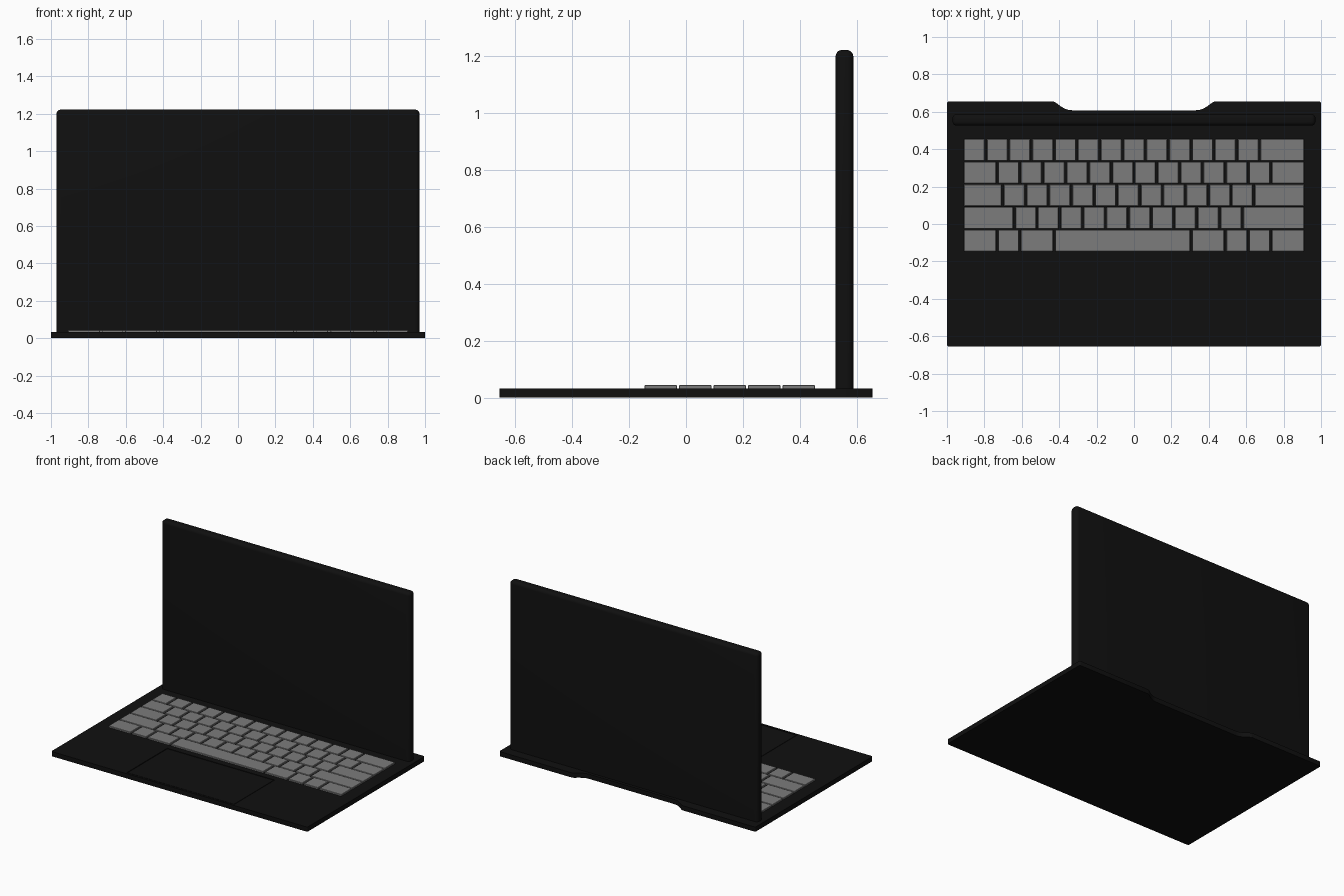
import bpy, bmesh, math

if "Cube" in bpy.data.objects:
    bpy.data.objects.remove(bpy.data.objects["Cube"])

def material(name, v):
    m = bpy.data.materials.new(name)
    m.diffuse_color = (v, v, v, 1)
    m.use_nodes = True
    m.node_tree.nodes["Principled BSDF"].inputs["Base Color"].default_value = m.diffuse_color
    return m

black = material("black", 0.005)
grey = material("key_grey", 0.2)

def finish(name, bm, mat):
    bmesh.ops.recalc_face_normals(bm, faces=bm.faces)
    me = bpy.data.meshes.new(name)
    bm.to_mesh(me)
    bm.free()
    ob = bpy.data.objects.new(name, me)
    bpy.context.collection.objects.link(ob)
    me.materials.append(mat)
    return ob

def add_box(bm, x0, x1, y0, y1, z0, z1):
    v = bmesh.ops.create_cube(bm, size=1)["verts"]
    for p in v:
        p.co = ((x0 + x1) / 2 + p.co.x * (x1 - x0),
                (y0 + y1) / 2 + p.co.y * (y1 - y0),
                (z0 + z1) / 2 + p.co.z * (z1 - z0))

def bevel(ob, width, segments):
    b = ob.modifiers.new("bevel", 'BEVEL')
    b.width, b.segments, b.limit_method = width, segments, 'ANGLE'
    b.angle_limit = math.radians(40)

def smooth(ob):
    bpy.ops.object.select_all(action='DESELECT')
    ob.select_set(True)
    bpy.context.view_layer.objects.active = ob
    bpy.ops.object.shade_smooth_by_angle(angle=math.radians(35))

# Base outline with rounded corners and an S-curved notch at the back
H, D, TOP = 1.0, 0.655, 0.033
half = []
r = 0.012
for cy, start in ((-D + r, -90), (D - r, 0)):
    for i in range(5):
        a = math.radians(start + 90 * i / 4)
        half.append((H - r + r * math.cos(a), cy + r * math.sin(a)))
for i in range(13):
    a = math.pi * i / 12
    t = i / 12
    half.append((0.43 - 0.10 * t ** 1.5, D - 0.047 * (1 - math.cos(a)) / 2))
outline = half + [(-x, y) for x, y in reversed(half)]
bm = bmesh.new()
f = bm.faces.new([bm.verts.new((x, y, 0)) for x, y in outline])
ext = bmesh.ops.extrude_face_region(bm, geom=[f])["geom"]
for v in ext:
    if isinstance(v, bmesh.types.BMVert):
        v.co.z = TOP
base = finish("base", bm, black)

# Touchpad recess cut into the deck, then filled by the pad itself
bm = bmesh.new()
add_box(bm, -0.42, 0.42, -0.642, -0.19, TOP - 0.008, TOP + 0.05)
cutter = finish("touchpad_cutter", bm, black)
cutter.hide_render = True
cutter.hide_viewport = True
cut = base.modifiers.new("recess", 'BOOLEAN')
cut.operation, cut.object, cut.solver = 'DIFFERENCE', cutter, 'EXACT'
smooth(base)

bm = bmesh.new()
add_box(bm, -0.415, 0.415, -0.637, -0.195, TOP - 0.01, TOP - 0.001)
touchpad = finish("touchpad", bm, black)

# Upright lid, rounded along its outer edges
bm = bmesh.new()
add_box(bm, -0.97, 0.97, 0.526, 0.588, TOP - 0.005, 1.222)
edges = [e for e in bm.edges if max(v.co.z for v in e.verts) > 0.5]
bmesh.ops.bevel(bm, geom=edges, offset=0.022, segments=5, profile=0.5, affect='EDGES')
lid = finish("screen_lid", bm, black)
smooth(lid)

# Keyboard: five rows, widths in key units, 15 units per row
rows = [
    [1] * 13 + [2],
    [1.5] + [1] * 12 + [1.5],
    [1.75] + [1] * 11 + [2.25],
    [2.25] + [1] * 10 + [2.75],
    [1.5, 1, 1.5, 6, 1.5, 1, 1, 1.5],
]
U, PITCH, GX, GY = 1.83 / 15, 0.1213, 0.0065, 0.003
bm = bmesh.new()
for j, row in enumerate(rows):
    y1 = 0.457 - j * PITCH
    x = -0.915
    for w in row:
        add_box(bm, x + GX, x + w * U - GX, y1 - PITCH + GY, y1 - GY,
                TOP - 0.002, 0.044)
        x += w * U
keys = finish("keyboard_keys", bm, grey)
bevel(keys, 0.002, 1)
